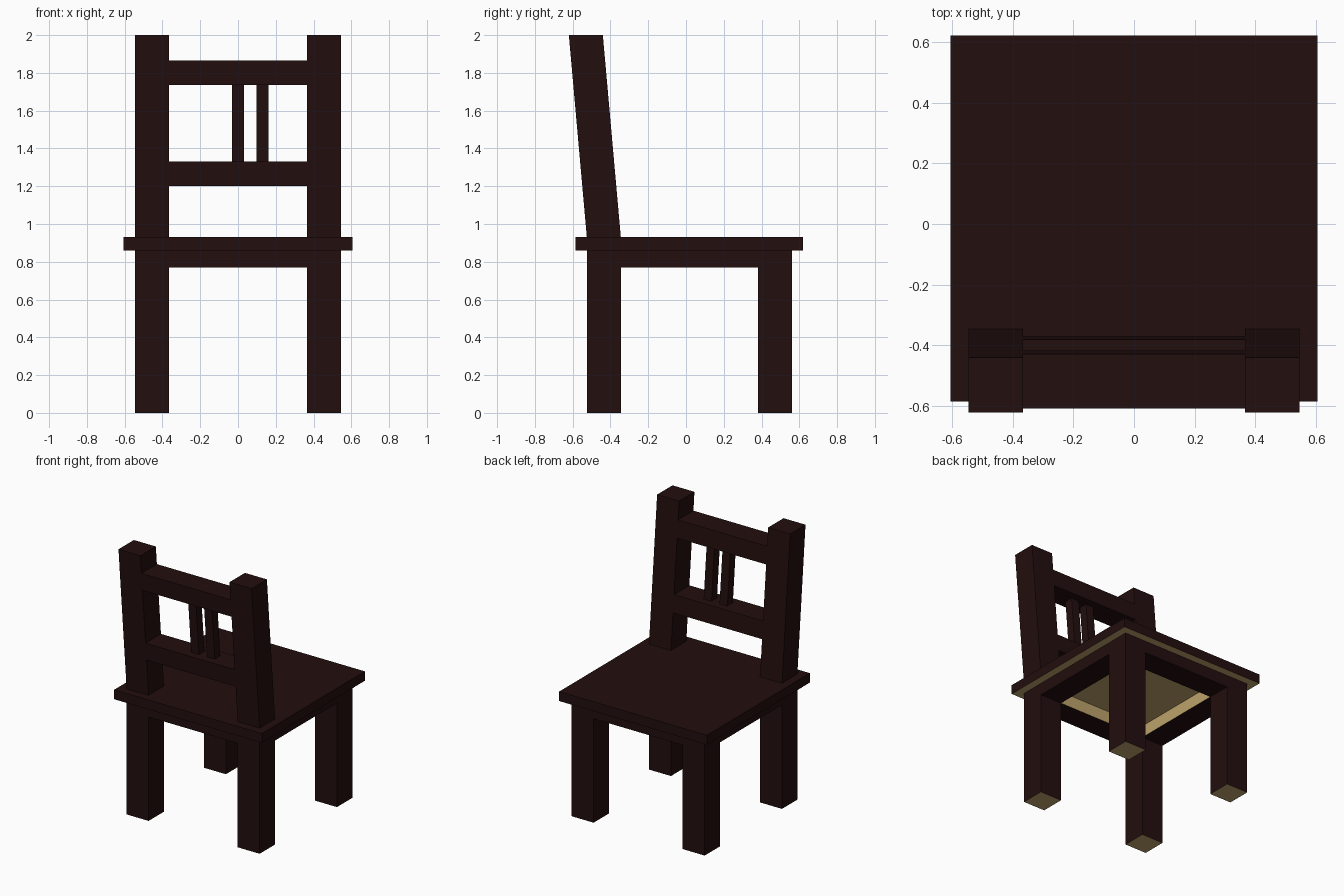
import bpy
import bmesh
from mathutils import Vector

cube = bpy.data.objects.get("Cube")
if cube:
    bpy.data.objects.remove(cube, do_unlink=True)


def make_material(name, color):
    mat = bpy.data.materials.new(name)
    mat.use_nodes = True
    mat.diffuse_color = color
    mat.node_tree.nodes["Principled BSDF"].inputs["Base Color"].default_value = color
    return mat


dark_wood = make_material("dark_stained_wood", (0.0168, 0.0044, 0.0044, 1))
raw_wood = make_material("raw_wood", (0.51, 0.365, 0.15, 1))

SEAT_BOTTOM, SEAT_TOP = 0.86, 0.93
APRON_BOTTOM = 0.77
LEG_IN, LEG_OUT = 0.365, 0.545      # leg extent in x
BACK = (-0.525, -0.345)             # rear leg extent in y
FRONT = (0.38, 0.56)                # front leg extent in y
LEAN = 0.089                        # backrest slope


def box(name, xs, ys, zs, raw_side=None, lean=0.0):
    """Box between ranges; the face looking along raw_side is left unstained."""
    bm = bmesh.new()
    bmesh.ops.create_cube(bm, size=1)
    for v in bm.verts:
        x, y, z = (r[0] if c < 0 else r[1] for c, r in zip(v.co, (xs, ys, zs)))
        v.co = (x, y - lean * (z - SEAT_TOP), z)
    bm.normal_update()
    if raw_side:
        for f in bm.faces:
            f.material_index = int(f.normal.dot(Vector(raw_side)) > 0.9)
    mesh = bpy.data.meshes.new(name)
    bm.to_mesh(mesh)
    bm.free()
    mesh.materials.append(dark_wood)
    mesh.materials.append(raw_wood)
    obj = bpy.data.objects.new(name, mesh)
    bpy.context.collection.objects.link(obj)
    return obj


# Seat board
box("seat", (-0.605, 0.605), (-0.585, 0.62), (SEAT_BOTTOM, SEAT_TOP), (0, 0, -1))

# Legs, side aprons and leaning back posts
for side, sign in (("left", 1), ("right", -1)):
    xs = sorted((sign * LEG_IN, sign * LEG_OUT))
    for place, ys in (("rear", BACK), ("front", FRONT)):
        box(f"{place}_leg_{side}", xs, ys, (0, SEAT_BOTTOM), (0, 0, -1))
    box(f"side_apron_{side}", xs, (BACK[1], FRONT[0]),
        (APRON_BOTTOM, SEAT_BOTTOM), (-sign, 0, 0))
    box(f"back_post_{side}", xs, BACK, (SEAT_TOP, 2.0), lean=LEAN)

# Cross aprons under the seat
inner = (-LEG_IN, LEG_IN)
box("rear_apron", inner, BACK, (APRON_BOTTOM, SEAT_BOTTOM), (0, 1, 0))
box("front_apron", inner, FRONT, (APRON_BOTTOM, SEAT_BOTTOM), (0, -1, 0))

# Backrest rails
box("lower_rail", inner, BACK, (1.2, 1.33), lean=LEAN)
box("upper_rail", inner, BACK, (1.735, 1.865), lean=LEAN)

# Thin upright slats
for name, x in (("slat_middle", 0.0), ("slat_side", 0.13)):
    box(name, (x - 0.032, x + 0.032), (-0.467, -0.403), (1.33, 1.735), lean=LEAN)
